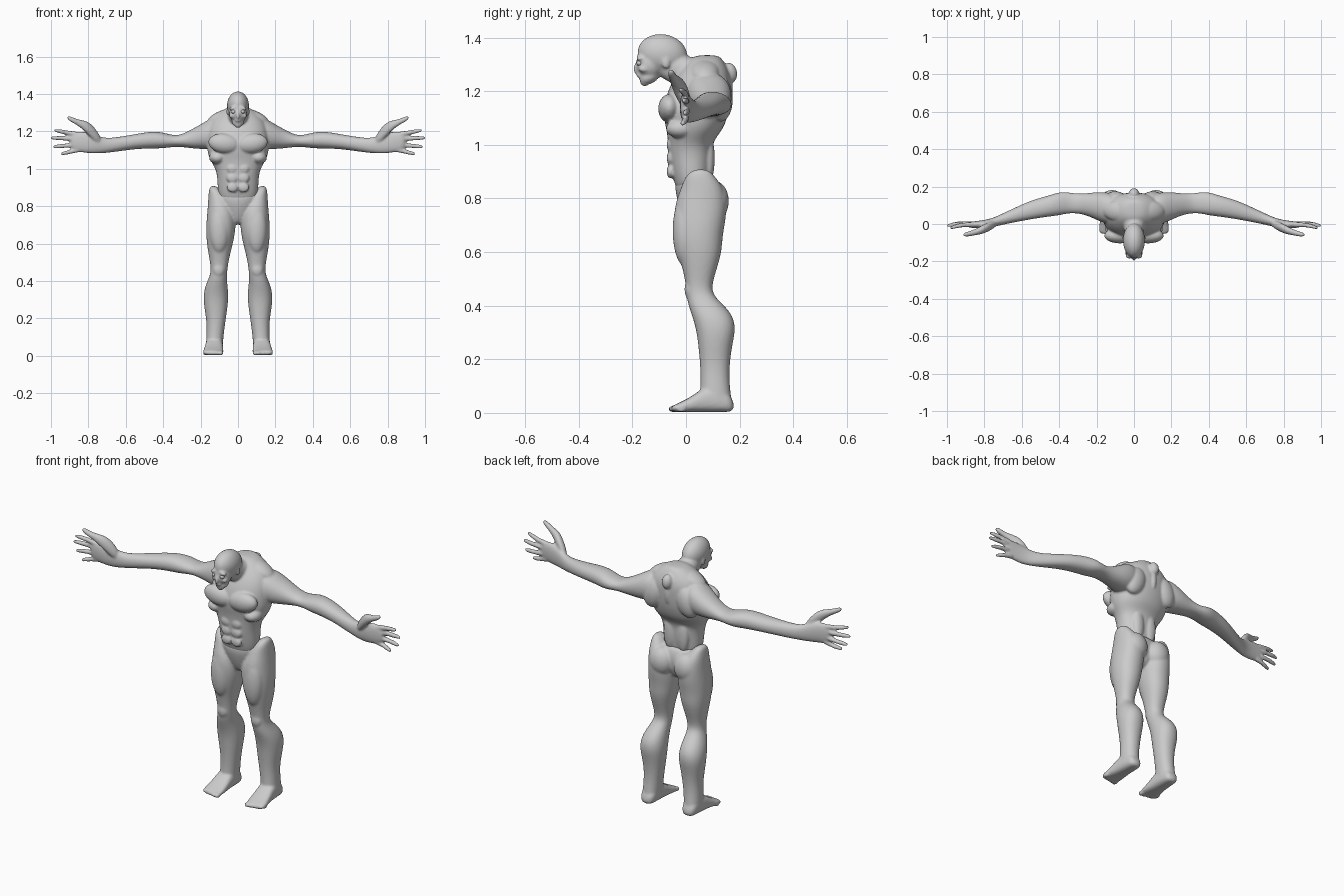
import bpy, bmesh, math
from mathutils import Vector, Matrix


def loft(bm, axis, rows, n=16, p=2.2):
    """Skin rings along an axis. Row: position, then (lo, hi) for each of the other two axes."""
    others = [i for i in range(3) if i != axis]
    rings = []
    for pos, lo_a, hi_a, lo_b, hi_b in rows:
        ring = []
        for k in range(n):
            a = 2 * math.pi * k / n
            c, s = math.cos(a), math.sin(a)
            co = Vector((0, 0, 0))
            co[axis] = pos
            co[others[0]] = (lo_a + hi_a) / 2 + (hi_a - lo_a) / 2 * math.copysign(abs(c) ** (2 / p), c)
            co[others[1]] = (lo_b + hi_b) / 2 + (hi_b - lo_b) / 2 * math.copysign(abs(s) ** (2 / p), s)
            ring.append(bm.verts.new(co))
        rings.append(ring)
    for r, q in zip(rings, rings[1:]):
        for k in range(n):
            bm.faces.new((r[k], r[(k + 1) % n], q[(k + 1) % n], q[k]))
    bm.faces.new(rings[0])
    bm.faces.new(rings[-1])


def blob(bm, centre, size, tilt=0, axis='Y'):
    m = Matrix.Translation(centre) @ Matrix.Rotation(math.radians(tilt), 4, axis) @ Matrix.Diagonal((*size, 1))
    bmesh.ops.create_uvsphere(bm, u_segments=16, v_segments=10, radius=1.03, matrix=m)


def mirrored(bm, start):
    """Copy every vertex island made after index start to the other side."""
    bm.verts.index_update()
    geom = [v for v in bm.verts if v.index >= start]
    faces = {f for v in geom for f in v.link_faces}
    dup = bmesh.ops.duplicate(bm, geom=geom + list(faces))['geom']
    for v in dup:
        if isinstance(v, bmesh.types.BMVert):
            v.co.x *= -1


def finish(bm, name, voxel=None, smooth=3):
    bmesh.ops.recalc_face_normals(bm, faces=bm.faces)
    me = bpy.data.meshes.new(name)
    bm.to_mesh(me)
    bm.free()
    me.shade_smooth()
    ob = bpy.data.objects.new(name, me)
    bpy.context.collection.objects.link(ob)
    if voxel:
        ob.modifiers.new("round", 'SUBSURF').levels = 2
        ob.modifiers["round"].render_levels = 2
        r = ob.modifiers.new("fuse", 'REMESH')
        r.mode, r.voxel_size, r.use_smooth_shade = 'VOXEL', voxel, True
        s = ob.modifiers.new("soften", 'SMOOTH')
        s.factor, s.iterations = 0.5, smooth
    return ob


# Upper body: torso, neck and skull
bm = bmesh.new()
torso = [(.82, .09, -.03, .07), (.86, .105, -.045, .09), (.90, .11, -.055, .095), (.96, .112, -.066, .10),
         (1.0, .122, -.068, .10), (1.03, .14, -.07, .115), (1.06, .157, -.075, .14), (1.10, .167, -.085, .155),
         (1.14, .167, -.085, .165), (1.20, .165, -.07, .17), (1.25, .15, -.045, .17), (1.29, .115, -.015, .155),
         (1.32, .075, .01, .135), (1.335, .035, .04, .12)]
loft(bm, 2, [(z, -w, w, f, b) for z, w, f, b in torso], n=20)
loft(bm, 1, [(.09, -.085, .085, 1.18, 1.325), (.03, -.07, .07, 1.19, 1.325), (-.03, -.052, .052, 1.215, 1.34),
             (-.075, -.045, .045, 1.24, 1.37), (-.11, -.04, .04, 1.26, 1.36)])
blob(bm, (0, -.088, 1.338), (.059, .094, .073), -10, 'X')
blob(bm, (0, -.135, 1.30), (.048, .052, .055))
blob(bm, (0, -.135, 1.255), (.034, .042, .026), 30, 'X')
blob(bm, (0, -.154, 1.237), (.02, .018, .019))
# Nose and lips
blob(bm, (0, -.182, 1.287), (.009, .014, .024), -15, 'X')
blob(bm, (0, -.172, 1.258), (.017, .014, .008))
# Knob at the top of the spine
blob(bm, (0, .163, 1.268), (.028, .028, .038), 10, 'X')
blob(bm, (0, .155, 1.20), (.02, .02, .06))

start = len(bm.verts)
# Brow, cheek and ear
blob(bm, (.024, -.172, 1.325), (.024, .014, .009), 15)
blob(bm, (.033, -.155, 1.282), (.014, .022, .012))
blob(bm, (.055, -.075, 1.305), (.007, .014, .022))
# Chest, ribs, belly, shoulder blade and neck muscles
blob(bm, (.075, -.062, 1.135), (.085, .042, .052), -8)
blob(bm, (.11, -.02, 1.06), (.045, .055, .035))
for z in (.90, .95, 1.0):
    blob(bm, (.03, -.058, z), (.03, .014, .026))
blob(bm, (.10, .13, 1.17), (.06, .045, .085), -20)
blob(bm, (.085, .07, 1.275), (.085, .055, .035), 22)
blob(bm, (.04, .085, .95), (.035, .022, .09))
# Arm and palm
arm = [(.09, -.01, .16, 1.11, 1.28), (.15, .0, .172, 1.10, 1.27), (.20, .02, .172, 1.105, 1.238),
       (.25, .045, .165, 1.108, 1.21), (.31, .058, .163, 1.118, 1.178), (.36, .055, .172, 1.115, 1.182),
       (.40, .045, .172, 1.108, 1.195), (.46, .038, .152, 1.108, 1.202), (.55, .025, .128, 1.105, 1.185),
       (.64, .008, .086, 1.092, 1.17), (.71, -.006, .053, 1.083, 1.162), (.76, -.018, .03, 1.08, 1.182),
       (.81, -.025, .02, 1.083, 1.198), (.86, -.022, .014, 1.09, 1.20), (.895, -.018, .01, 1.10, 1.195)]
loft(bm, 0, arm)
# Thumb
loft(bm, 0, [(.73, -.012, .02, 1.12, 1.17), (.775, -.04, .015, 1.15, 1.235), (.81, -.055, -.005, 1.19, 1.258),
             (.845, -.06, -.025, 1.222, 1.262), (.88, -.068, -.038, 1.243, 1.274), (.915, -.07, -.046, 1.262, 1.288)], n=10)
# Fingers
for x0, x1, z0, z1, y1 in ((.84, .985, 1.18, 1.206, -.022), (.85, 1.003, 1.16, 1.165, -.01),
                           (.85, .99, 1.13, 1.117, -.006), (.83, .95, 1.107, 1.078, -.016)):
    rows = []
    for t, r in ((0, .016), (.3, .015), (.5, .012), (.65, .0138), (.85, .011), (1, .009)):
        x, z = x0 + (x1 - x0) * t, z0 + (z1 - z0) * t
        y = -.004 + (y1 + .004) * t + .008 * math.sin(math.pi * t)
        rows.append((x, y - r, y + r, z - r, z + r))
    loft(bm, 0, rows, n=8, p=2)
mirrored(bm, start)
finish(bm, "upper_body", .0062, 3)

# Lower body: pelvis
bm = bmesh.new()
loft(bm, 2, [(.70, -.03, .03, .01, .08), (.73, -.06, .06, -.012, .11), (.78, -.09, .09, -.03, .125),
             (.83, -.11, .11, -.043, .125), (.865, -.115, .115, -.04, .112), (.88, -.11, .11, -.02, .10)])
start = len(bm.verts)
# Leg
leg = [(.91, .115, .15, .025, .085), (.88, .085, .157, -.005, .11), (.84, .045, .16, -.02, .142),
       (.78, .018, .164, -.043, .155), (.72, .009, .17, -.047, .15), (.66, .014, .172, -.043, .138),
       (.60, .026, .168, -.032, .135), (.54, .042, .158, -.014, .117), (.48, .054, .147, -.002, .098),
       (.44, .058, .147, 0, .10), (.40, .058, .164, .008, .145), (.36, .053, .18, .022, .178),
       (.31, .05, .187, .037, .187), (.25, .056, .18, .045, .173), (.18, .067, .168, .052, .163),
       (.11, .076, .17, .054, .163), (.06, .08, .172, .05, .17), (.02, .085, .17, .06, .172)]
loft(bm, 2, leg)
# Buttock, thigh and kneecap
blob(bm, (.075, .105, .79), (.068, .055, .075))
blob(bm, (.10, -.005, .68), (.055, .045, .13))
blob(bm, (.103, .016, .46), (.032, .022, .038))
# Foot and toes
loft(bm, 1, [(.18, .095, .158, .004, .045), (.14, .082, .17, .002, .10), (.07, .08, .175, .002, .10),
             (.03, .078, .18, .003, .068), (-.01, .076, .187, .003, .045), (-.04, .078, .188, .004, .032),
             (-.056, .085, .178, .006, .024)], p=2.8)
for i in range(5):
    blob(bm, (.092 + i * .021, -.047 + i * i * .0018, .015), (.0135 if i == 0 else .0105, .02, .013))
mirrored(bm, start)
finish(bm, "legs", .0068, 4)

# Eyes
bm = bmesh.new()
blob(bm, (.024, -.172, 1.305), (.0125, .0125, .0105))
mirrored(bm, 0)
finish(bm, "eyes")
